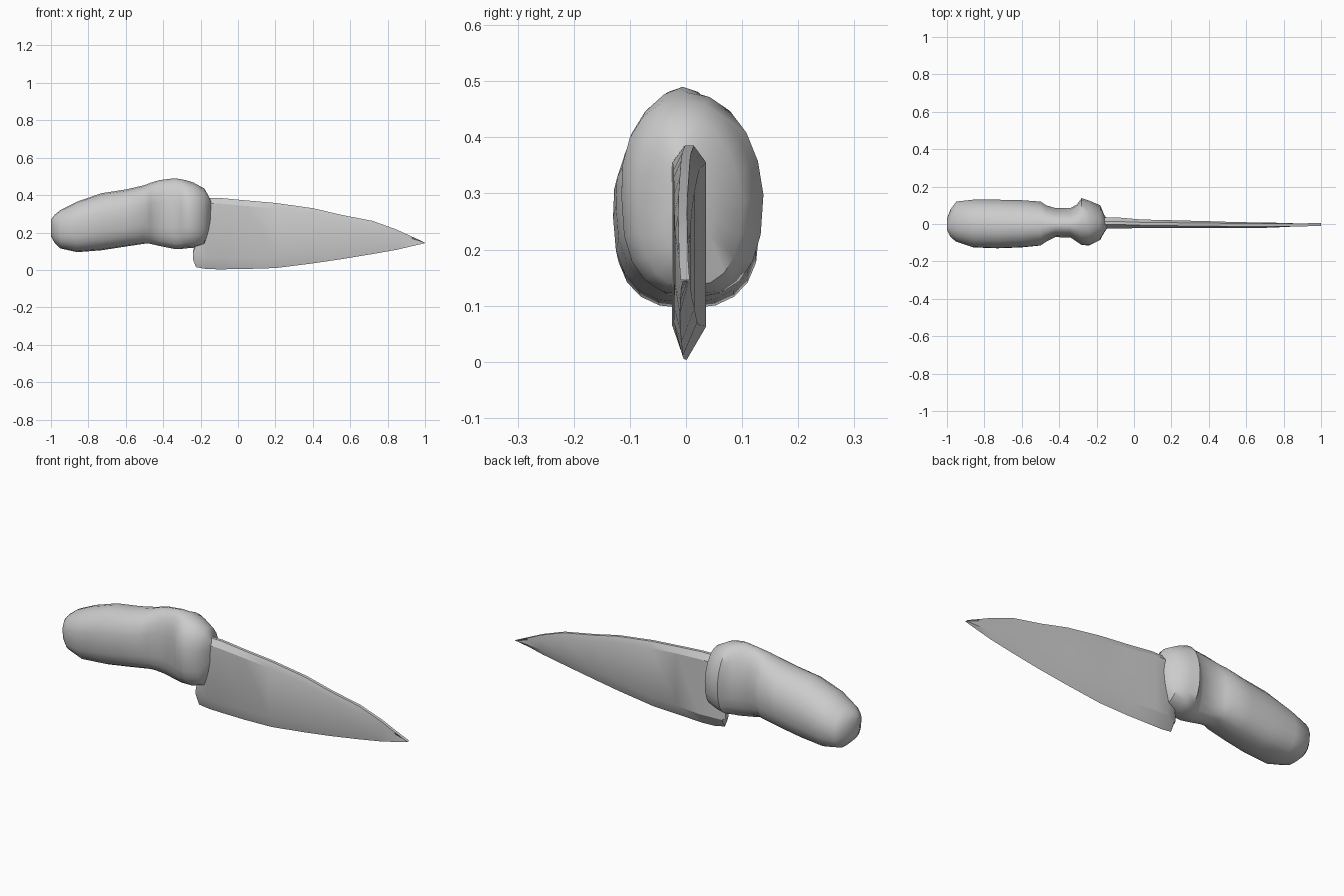
import bpy, bmesh, math

cube = bpy.data.objects.get("Cube")
if cube:
    bpy.data.objects.remove(cube, do_unlink=True)

grey = bpy.data.materials.new("plain_grey")
grey.use_nodes = True
grey.diffuse_color = (0.6, 0.6, 0.6, 1)
grey.node_tree.nodes["Principled BSDF"].inputs["Base Color"].default_value = (0.6, 0.6, 0.6, 1)


def loft(name, rings, sharp_angle):
    """Skin a list of equal-length point rings and cap both ends."""
    bm = bmesh.new()
    loops = [[bm.verts.new(p) for p in ring] for ring in rings]
    n = len(loops[0])
    for a, b in zip(loops, loops[1:]):
        for i in range(n):
            j = (i + 1) % n
            bm.faces.new((a[i], a[j], b[j], b[i]))
    bm.faces.new(loops[0])
    bm.faces.new(loops[-1])
    bmesh.ops.recalc_face_normals(bm, faces=bm.faces)
    mesh = bpy.data.meshes.new(name)
    bm.to_mesh(mesh)
    bm.free()
    obj = bpy.data.objects.new(name, mesh)
    bpy.context.collection.objects.link(obj)
    mesh.materials.append(grey)
    bpy.ops.object.select_all(action='DESELECT')
    obj.select_set(True)
    bpy.context.view_layer.objects.active = obj
    bpy.ops.object.shade_smooth_by_angle(angle=math.radians(sharp_angle))
    return obj


def grip_ring(x, low, high, front, back, sides=20):
    """Oval section, boxier underneath and leaning slightly at the bottom."""
    ring = []
    for i in range(sides):
        a = math.tau * i / sides
        c, s = math.cos(a), math.sin(a)
        power = 0.8 if s < 0 else 0.95
        c = math.copysign(abs(c) ** power, c)
        s = math.copysign(abs(s) ** power, s)
        y = (front + back) / 2 + c * (back - front) / 2
        ring.append((x, y - 0.012 * min(0, -s) * -1, (low + high) / 2 + s * (high - low) / 2))
    return ring


def blade_ring(x, low, high, front, back):
    """Flat-sided section with a rounded spine and a bevelled cutting edge."""
    h, mid = high - low, (front + back) / 2
    bevel, crown = min(0.06, h * 0.3), min(0.03, h * 0.2)
    return [(x, mid - 0.005, low), (x, back, low + bevel), (x, back, high - crown),
            (x, mid + 0.008, high), (x, mid - 0.008, high),
            (x, front, high - crown), (x, front, low + bevel)]


# Handle: rounded butt, fat grip, pinched waist and flared collar
# columns: x, bottom, top, front, back
grip = [(-1.0, .18, .27, -.03, .03), (-.98, .145, .295, -.07, .08),
        (-.95, .115, .32, -.095, .12), (-.86, .095, .365, -.125, .13),
        (-.73, .105, .41, -.13, .13), (-.6, .125, .43, -.125, .127),
        (-.5, .14, .453, -.115, .12), (-.47, .14, .465, -.095, .1),
        (-.42, .128, .48, -.07, .085), (-.34, .112, .49, -.072, .085),
        (-.305, .112, .485, -.095, .105), (-.28, .115, .48, -.112, .138),
        (-.24, .118, .468, -.115, .125), (-.18, .135, .435, -.085, .1),
        (-.16, .19, .4, -.045, .05), (-.14, .26, .36, -.015, .02)]
loft("handle", [grip_ring(*g) for g in grip], 50)

# Blade: heel, belly and tapering point
blade = [(-.24, .055, .1, -.012, .01), (-.225, .015, .16, -.02, .02),
         (-.17, .005, .385, -.025, .035), (-.1, .003, .385, -.024, .036),
         (.04, .005, .372, -.022, .024), (.2, .01, .358, -.022, .02),
         (.4, .035, .33, -.021, .015), (.55, .057, .295, -.021, .01),
         (.72, .085, .262, -.02, .008), (.85, .108, .215, -.014, .004),
         (.93, .127, .178, -.01, .002), (1.0, .143, .146, -.003, 0)]
loft("blade", [blade_ring(*b) for b in blade], 25)
